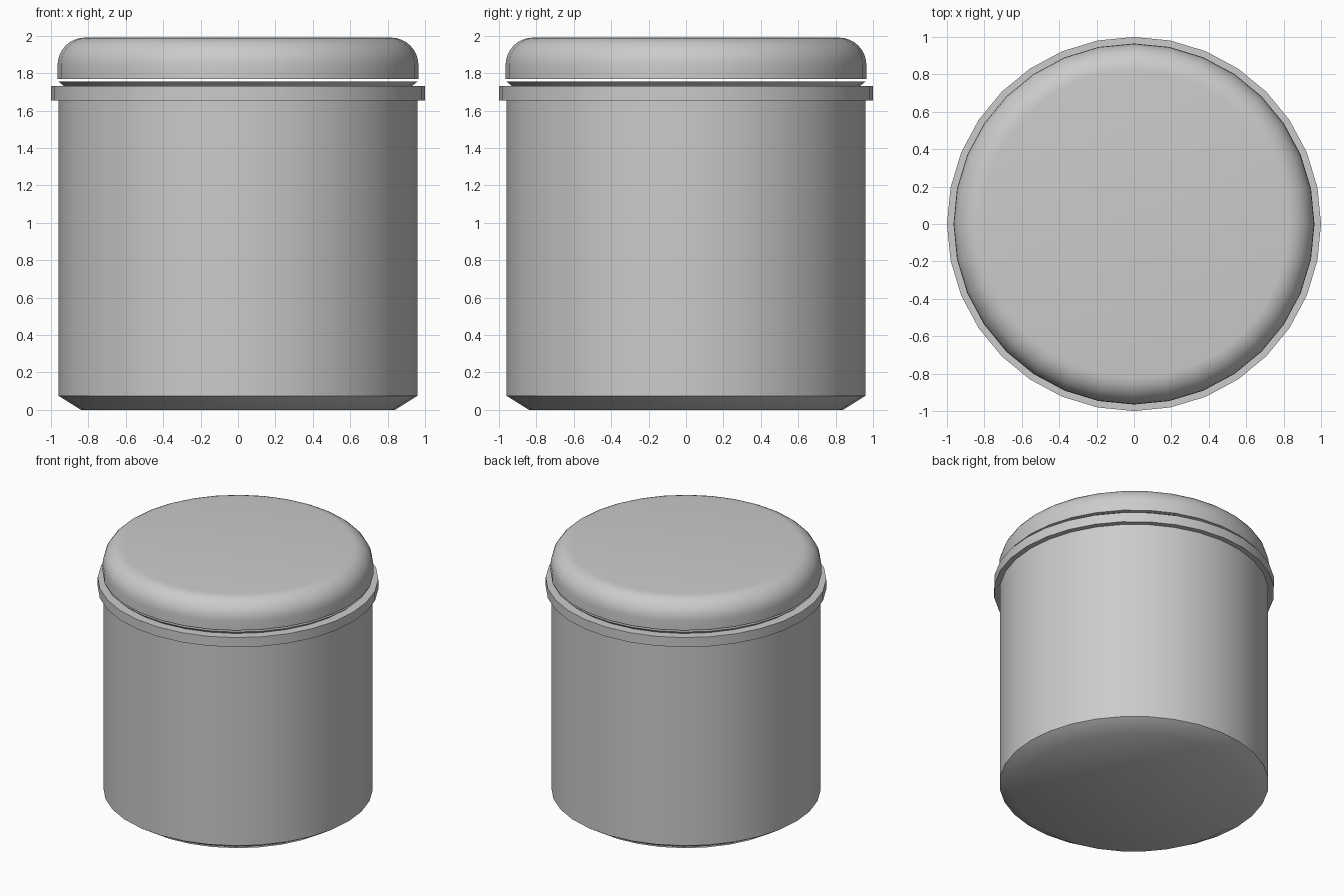
import bpy, bmesh, math

if "Cube" in bpy.data.objects:
    bpy.data.objects.remove(bpy.data.objects["Cube"])

SIDES = 32

def lathe(name, profile, sides=SIDES, angle=40):
    """Revolve an (r, z) profile about z; radius 0 points become poles."""
    bm = bmesh.new()
    rings = []
    for r, z in profile:
        if r == 0:
            rings.append([bm.verts.new((0, 0, z))] * sides)
        else:
            rings.append([bm.verts.new((r * math.cos(2 * math.pi * i / sides),
                                        r * math.sin(2 * math.pi * i / sides), z))
                          for i in range(sides)])
    for a, b in zip(rings, rings[1:]):
        for i in range(sides):
            j = (i + 1) % sides
            corners = list(dict.fromkeys((a[i], a[j], b[j], b[i])))
            bm.faces.new(corners)
    bmesh.ops.recalc_face_normals(bm, faces=bm.faces[:])
    mesh = bpy.data.meshes.new(name)
    bm.to_mesh(mesh)
    bm.free()
    obj = bpy.data.objects.new(name, mesh)
    bpy.context.collection.objects.link(obj)
    bpy.ops.object.select_all(action='DESELECT')
    obj.select_set(True)
    bpy.context.view_layer.objects.active = obj
    bpy.ops.object.shade_smooth_by_angle(angle=math.radians(angle))
    return obj

# Hollow jar: chamfered foot, straight wall, collar and flared lip
lathe("jar_body", [
    (0, 0), (0.84, 0), (0.96, 0.075), (0.96, 1.655),
    (1.0, 1.655), (1.0, 1.73), (0.93, 1.73), (0.96, 1.755),
    (0.90, 1.755), (0.90, 0.09), (0.82, 0.05), (0, 0.05)])

# Lid: rounded shoulder on a short skirt, hollow underneath
def shoulder(r, z, rx, rz, steps=8):
    return [(r + rx * math.cos(t), z + rz * math.sin(t))
            for t in (math.pi / 2 * k / steps for k in range(steps + 1))]

outer = shoulder(0.82, 1.84, 0.145, 0.15)
inner = shoulder(0.80, 1.83, 0.11, 0.11)
lathe("lid", [(0, 1.99)] + outer[::-1] + [(0.965, 1.77), (0.91, 1.77)]
      + inner + [(0, 1.94)])
